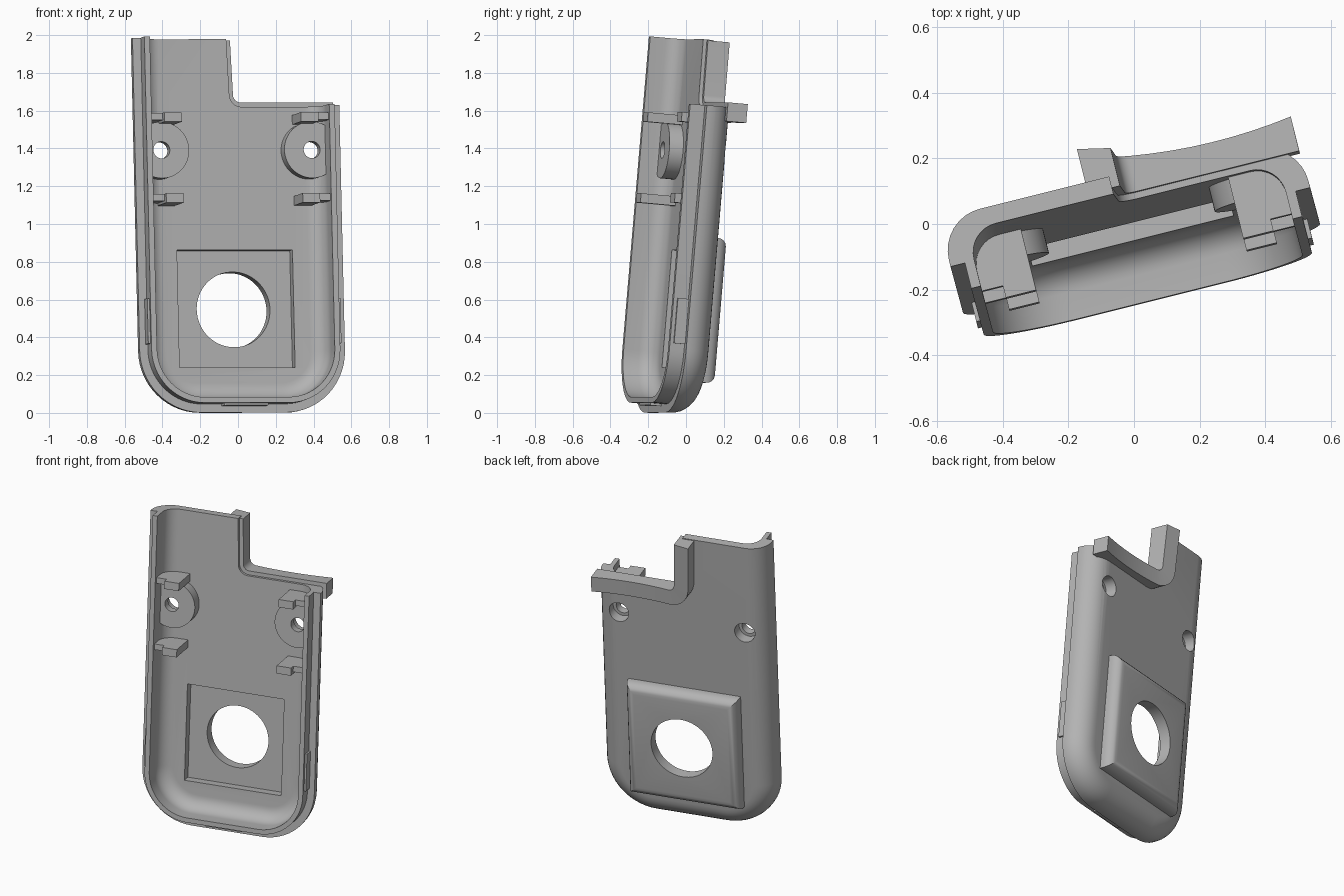
import bpy, bmesh
from math import sin, cos, pi, radians
from mathutils import Matrix, Vector

if "Cube" in bpy.data.objects:
    bpy.data.objects.remove(bpy.data.objects["Cube"])

grey = bpy.data.materials.new("plain_grey")
grey.use_nodes = True
grey.diffuse_color = (0.45, 0.45, 0.45, 1)
grey.node_tree.nodes["Principled BSDF"].inputs["Base Color"].default_value = (0.45, 0.45, 0.45, 1)

# Leaning frame: u = width, v = depth (back positive), w = height
W = Vector((-0.023, 0.085, 1)).normalized()
U = Vector((cos(radians(14)), sin(radians(14)), 0))
U = (U - W * U.dot(W)).normalized()
FRAME = Matrix((U, W.cross(U), W)).transposed().to_4x4()

MID = -0.01      # centre line in u
HALF = 0.56      # half width
FLOOR = -0.012   # bottom edge
TOP = 1.98
CORNER = 0.33


def finish(name, bm):
    bmesh.ops.recalc_face_normals(bm, faces=bm.faces)
    mesh = bpy.data.meshes.new(name)
    bm.to_mesh(mesh)
    bm.free()
    mesh.materials.append(grey)
    ob = bpy.data.objects.new(name, mesh)
    bpy.context.collection.objects.link(ob)
    ob.matrix_world = FRAME
    return ob


def prism(name, pts, v0, v1):
    """Extrude a (u, w) outline through the depth."""
    bm = bmesh.new()
    a = [bm.verts.new((u, v0, w)) for u, w in pts]
    b = [bm.verts.new((u, v1, w)) for u, w in pts]
    bm.faces.new(a)
    bm.faces.new(b[::-1])
    for i in range(len(pts)):
        j = (i + 1) % len(pts)
        bm.faces.new((a[i], a[j], b[j], b[i]))
    return finish(name, bm)


def rect(u0, u1, w0, w1):
    return [(u0, w0), (u1, w0), (u1, w1), (u0, w1)]


def circle(u, w, r, n=48):
    return [(u + r * cos(2 * pi * i / n), w + r * sin(2 * pi * i / n)) for i in range(n)]


def combine(target, tool, operation):
    bpy.context.view_layer.update()
    mod = target.modifiers.new("combine", "BOOLEAN")
    mod.object, mod.operation, mod.solver = tool, operation, "EXACT"
    bpy.context.view_layer.objects.active = target
    bpy.ops.object.modifier_apply(modifier=mod.name)
    bpy.data.objects.remove(tool)


def outline(d, n=14):
    """U-shaped outline inset by d, from top left round to top right."""
    h, r = HALF - d, max(CORNER - d, 0.02)
    pts = [(MID - h, TOP)]
    for side, start in ((-1, pi), (1, 1.5 * pi)):
        for i in range(n + 1):
            a = start + i * pi / 2 / n
            pts.append((MID + side * (h - r) + r * cos(a), FLOOR + d + r + r * sin(a)))
    return pts + [(MID + h, TOP)]


def notch_path(r, n=8):
    """Line that runs down the notch, round its corner and out to the right."""
    cu, cw = 0.04, 1.685
    pts = [(cu - r - 0.01, TOP - 0.005)]
    pts += [(cu + r * cos(a), cw + r * sin(a))
            for a in (pi + i * pi / 2 / n for i in range(n + 1))]
    return pts + [(cu + 0.505 * i / n, cw - r) for i in range(1, n + 1)]


# Shell: outer fillet, stepped rim with inner lip, inner fillet
rings = []
for i in range(9):
    a = i * pi / 16
    rings.append((0.13 * (1 - sin(a)), -0.145 + 0.13 * cos(a)))
rings += [(0, -0.165), (0.045, -0.165), (0.045, -0.245), (0.075, -0.245)]
for i in range(9):
    a = i * pi / 16
    rings.append((0.075 + 0.09 * (1 - cos(a)), -0.16 + 0.09 * sin(a)))
bm = bmesh.new()
loops = [[bm.verts.new((u, v, w)) for u, w in outline(d)] for d, v in rings]
for a, b in zip(loops, loops[1:]):
    for i in range(len(a) - 1):
        bm.faces.new((a[i], a[i + 1], b[i + 1], b[i]))
bm.faces.new(loops[0])
bm.faces.new(loops[-1][::-1])
bm.faces.new([l[0] for l in loops] + [l[-1] for l in reversed(loops)])
shell = finish("shell", bm)

# Raised square housing on the back
housing = prism("housing", rect(MID - 0.37, MID + 0.36, 0.16, 0.93), -0.05, 0.066)
bm = bmesh.new()
bm.from_mesh(housing.data)
edges = [e for e in bm.edges if all(v.co.y > 0 for v in e.verts)]
bmesh.ops.bevel(bm, geom=edges, offset=0.06, segments=5, profile=0.5, affect="EDGES")
bm.to_mesh(housing.data)
bm.free()
combine(shell, housing, "UNION")

# Screw bosses, trimmed where they meet the side walls
for s in (-1, 1):
    pts = [(max(-0.52, min(0.5, u)), w) for u, w in circle(MID + s * 0.41, 1.385, 0.15)]
    combine(shell, prism("boss", pts, -0.145, -0.05), "UNION")

# Stepped ribs on the side walls
for s in (-1, 1):
    for w in (1.1, 1.53):
        pts = [sorted((MID + s * a, MID + s * b)) for a, b in ((0.5, 0.41), (0.42, 0.325))]
        combine(shell, prism("rib", rect(*pts[0], w + 0.008, w + 0.045), -0.225, -0.06), "UNION")
        combine(shell, prism("rib_end", rect(*pts[1], w - 0.005, w + 0.045), -0.262, -0.06), "UNION")

# Openings: pocket, round window, screw holes, corner notch
combine(shell, prism("pocket", rect(MID - 0.32, MID + 0.31, 0.235, 0.86), -0.14, -0.01), "DIFFERENCE")
combine(shell, prism("window", circle(-0.015, 0.548, 0.2, 64), -0.3, 0.3), "DIFFERENCE")
for s in (-1, 1):
    u = MID + s * 0.41
    combine(shell, prism("hole", circle(u, 1.385, 0.045, 32), -0.3, 0.2), "DIFFERENCE")
    combine(shell, prism("counterbore", circle(u, 1.385, 0.065, 32), -0.09, 0.2), "DIFFERENCE")
edge = notch_path(0.065)
cut = [(edge[0][0], 2.2)] + edge + [(0.8, edge[-1][1]), (0.8, 2.2)]
combine(shell, prism("notch", cut, -0.5, 0.3), "DIFFERENCE")

# Flange following the notch, its back face gently curved
bm = bmesh.new()
strips = []
for upper, lower in zip(notch_path(0.04), notch_path(0.14)):
    quad = []
    for (u, w), front in ((upper, True), (lower, True), (lower, False), (upper, False)):
        v = -0.05 if front else 0.04 + 0.3 * (u - 0.3) ** 2
        quad.append(bm.verts.new((u, v, w)))
    strips.append(quad)
for a, b in zip(strips, strips[1:]):
    for i in range(4):
        j = (i + 1) % 4
        bm.faces.new((a[i], a[j], b[j], b[i]))
bm.faces.new(strips[0])
bm.faces.new(strips[-1][::-1])
flange = finish("notch_flange", bm)

# Small catches on the outside of the lip
catches = []
lip = HALF - 0.045
for name, u in (("right_catch", MID - lip), ("left_catch", MID + lip)):
    catches.append(prism(name, rect(u - 0.012, u + 0.012, 0.35, 0.59), -0.225, -0.16))
catches.append(prism("bottom_catch", rect(-0.13, 0.11, FLOOR + 0.033, FLOOR + 0.057), -0.225, -0.16))

# Smooth shading with crisp edges
bpy.ops.object.select_all(action="DESELECT")
for ob in [shell, flange]:
    ob.select_set(True)
bpy.context.view_layer.objects.active = shell
bpy.ops.object.shade_smooth_by_angle(angle=radians(30))
